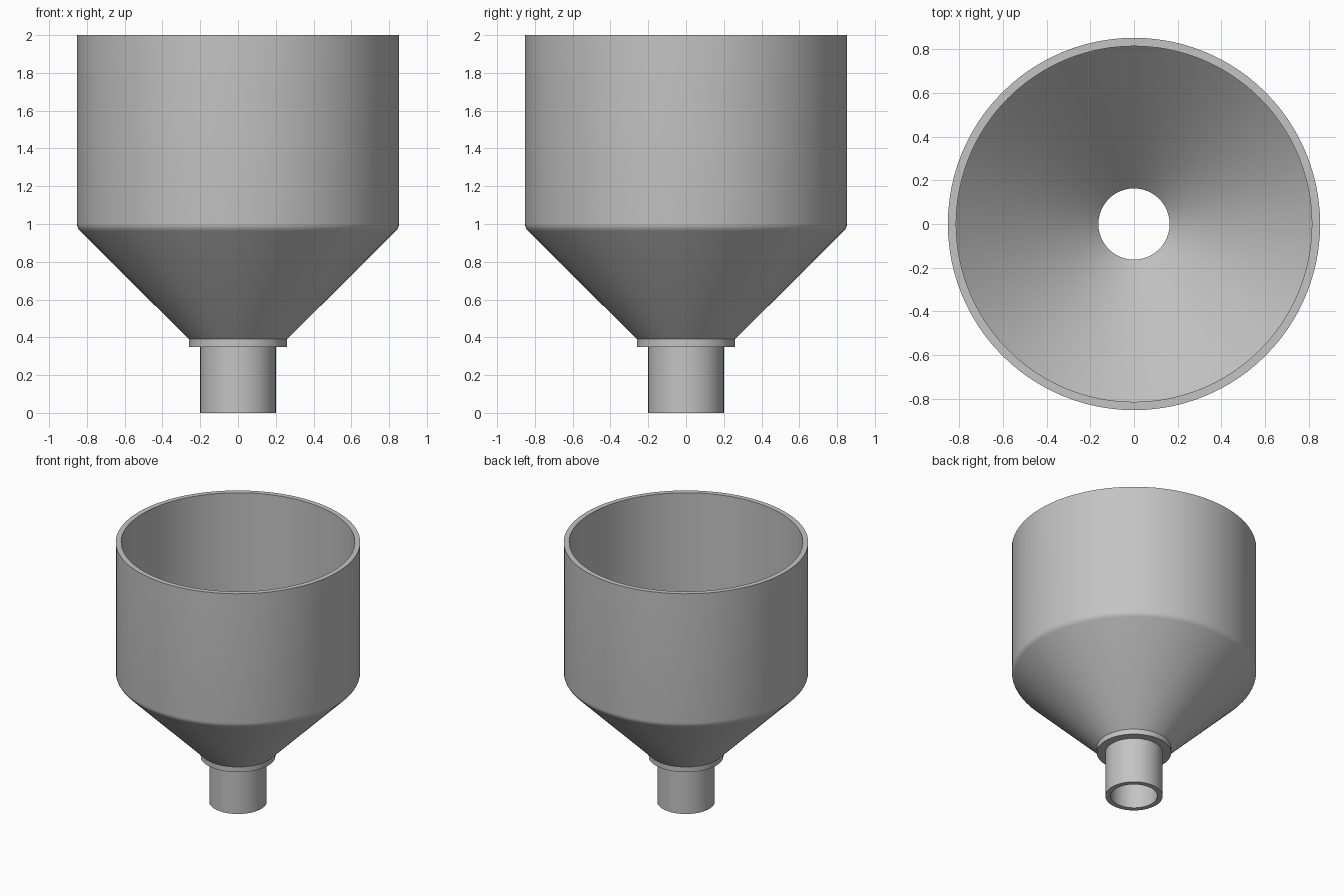
import bpy
import bmesh
import math

SEGMENTS = 96

old = bpy.data.objects.get("Cube")
if old:
    bpy.data.objects.remove(old, do_unlink=True)

# Single plain grey finish
grey = bpy.data.materials.new("plain_grey")
grey.use_nodes = True
colour = (0.55, 0.55, 0.55, 1.0)
grey.diffuse_color = colour
grey.node_tree.nodes["Principled BSDF"].inputs["Base Color"].default_value = colour


def lathe(name, profile):
    """Spin a closed (radius, height) outline around the z axis."""
    bm = bmesh.new()
    rings = []
    for i in range(SEGMENTS):
        a = 2 * math.pi * i / SEGMENTS
        rings.append([bm.verts.new((r * math.cos(a), r * math.sin(a), z)) for r, z in profile])
    n = len(profile)
    for i, ring in enumerate(rings):
        following = rings[(i + 1) % SEGMENTS]
        for j in range(n):
            k = (j + 1) % n
            bm.faces.new((ring[j], following[j], following[k], ring[k]))
    bmesh.ops.recalc_face_normals(bm, faces=bm.faces)
    mesh = bpy.data.meshes.new(name)
    bm.to_mesh(mesh)
    bm.free()
    mesh.materials.append(grey)
    obj = bpy.data.objects.new(name, mesh)
    bpy.context.collection.objects.link(obj)
    bpy.ops.object.select_all(action="DESELECT")
    obj.select_set(True)
    bpy.context.view_layer.objects.active = obj
    bpy.ops.object.shade_smooth_by_angle(angle=math.radians(30))
    return obj


# Rounded shoulder where the cone turns into the cylinder
wall, bend, bend_z = 0.853, 0.06, 1.005
shoulder = []
for step in range(5):
    a = math.radians(-45 + 45 * step / 4)
    shoulder.append((wall - bend + bend * math.cos(a), bend_z + bend * math.sin(a)))

# Hollow funnel: spout, collar, cone, bowl and rim, then back down the inside
outside = [(0.2, 0), (0.2, 0.35), (0.26, 0.35), (0.26, 0.39)] + shoulder + [(wall, 2)]
inside = [(0.815, 2), (0.815, 1.0), (0.163, 0.346), (0.163, 0)]
lathe("funnel", outside + inside)
